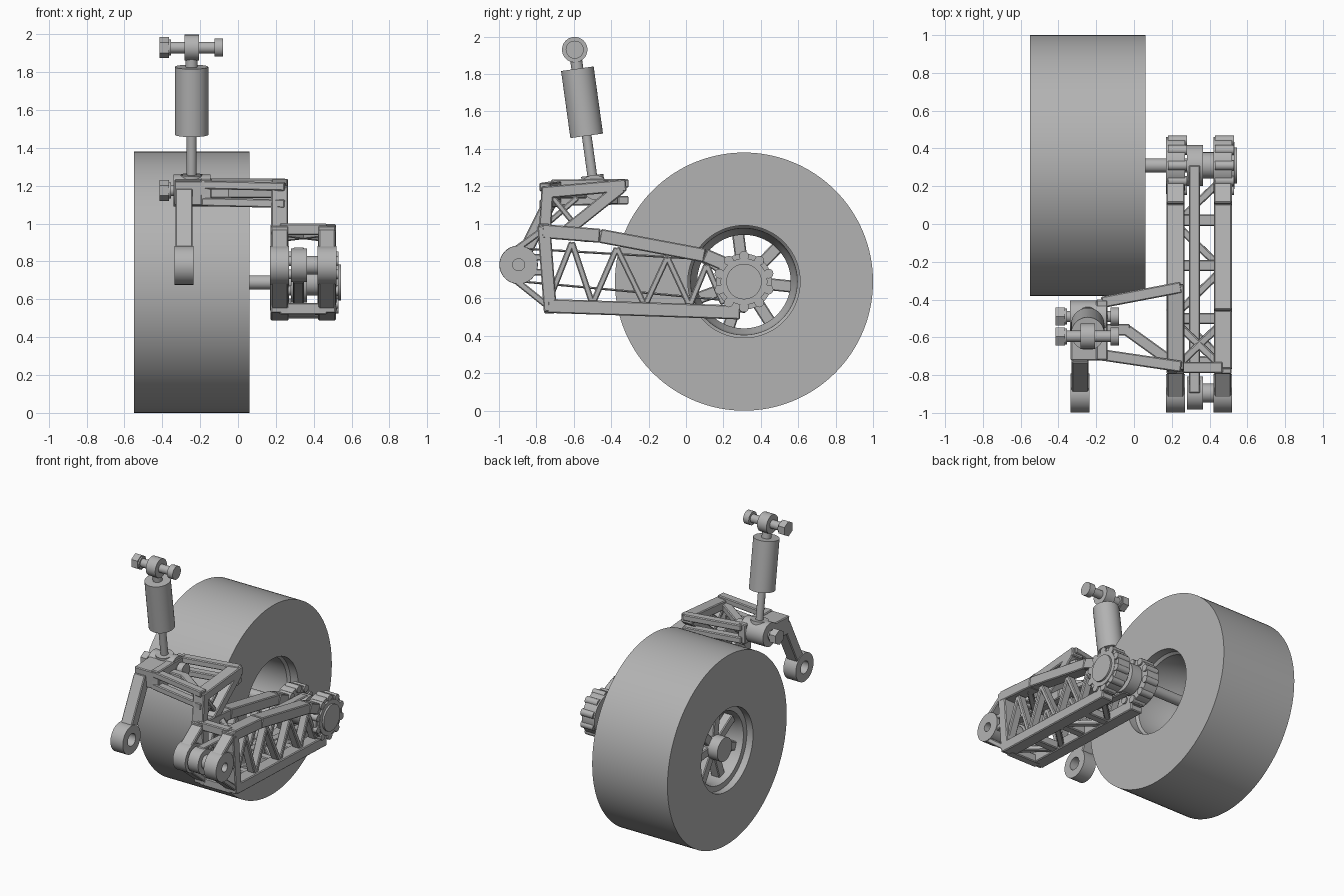
import bpy, bmesh, math
from mathutils import Vector, Matrix

cube = bpy.data.objects.get("Cube")
if cube:
    bpy.data.objects.remove(cube)

grey = bpy.data.materials.new("plain grey")
grey.use_nodes = True
COLOUR = (0.45, 0.45, 0.45, 1)
grey.diffuse_color = COLOUR
grey.node_tree.nodes["Principled BSDF"].inputs["Base Color"].default_value = COLOUR


def finish(name, bm, smooth=True):
    bmesh.ops.recalc_face_normals(bm, faces=bm.faces)
    mesh = bpy.data.meshes.new(name)
    bm.to_mesh(mesh)
    bm.free()
    mesh.materials.append(grey)
    ob = bpy.data.objects.new(name, mesh)
    bpy.context.collection.objects.link(ob)
    if smooth:
        bpy.ops.object.select_all(action='DESELECT')
        ob.select_set(True)
        bpy.context.view_layer.objects.active = ob
        bpy.ops.object.shade_smooth_by_angle(angle=math.radians(32))
    return ob


def add_bar(bm, a, b, w, h):
    """Box beam from a to b; w runs along x (along y for cross beams)."""
    a, b = Vector(a), Vector(b)
    d = (b - a).normalized()
    side = Vector((0, 1, 0)) if abs(d.x) > 0.6 else Vector((1, 0, 0))
    side = (side - d * side.dot(d)).normalized()
    rot = Matrix((side, d, side.cross(d))).transposed().to_4x4()
    size = Matrix.Diagonal((w, (b - a).length, h, 1))
    bmesh.ops.create_cube(bm, size=1, matrix=Matrix.Translation((a + b) / 2) @ rot @ size)


def bars(name, segments, w, h):
    bm = bmesh.new()
    for a, b in segments:
        add_bar(bm, a, b, w, h)
    ob = finish(name, bm, False)
    bev = ob.modifiers.new("soft edge", 'BEVEL')
    bev.width, bev.segments = 0.006, 1
    return ob


def path(x, pts):
    """Chain of segments through (y, z) points at one x."""
    p = [(x, y, z) for y, z in pts]
    return list(zip(p, p[1:]))


def rod(name, a, b, r, seg=32):
    a, b = Vector(a), Vector(b)
    bm = bmesh.new()
    rot = (b - a).to_track_quat('Z', 'Y').to_matrix().to_4x4()
    bmesh.ops.create_cone(bm, cap_ends=True, segments=seg, radius1=r, radius2=r,
                          depth=(b - a).length, matrix=Matrix.Translation((a + b) / 2) @ rot)
    return finish(name, bm)


def xrod(name, x0, x1, centre, r, seg=32):
    return rod(name, (x0, *centre), (x1, *centre), r, seg)


def lathe(name, profile, centre, seg=48):
    """Spin a closed (x, radius) outline round an x axis through centre (y, z)."""
    bm = bmesh.new()
    loops = []
    for i in range(seg):
        t = 2 * math.pi * i / seg
        loops.append([bm.verts.new((x, centre[0] + r * math.cos(t), centre[1] + r * math.sin(t)))
                      for x, r in profile])
    n = len(profile)
    for i in range(seg):
        p, q = loops[i], loops[(i + 1) % seg]
        for j in range(n):
            k = (j + 1) % n
            bm.faces.new((p[j], p[k], q[k], q[j]))
    return finish(name, bm)


def tube(name, x0, x1, centre, r, hole):
    return lathe(name, [(x0, hole), (x0, r), (x1, r), (x1, hole)], centre)


AXLE = (0.31, 0.69)
PIVOT = (-0.895, 0.78)
SIDES = {"inner": 0.22, "outer": 0.47}

# Wheel: tyre, rim and spokes
lathe("tyre", [(-0.55, 0.30), (-0.55, 0.69), (0.06, 0.69), (0.06, 0.30)], AXLE, 128)
lathe("rim", [(-0.50, 0.26), (-0.50, 0.301), (0.0, 0.301), (-0.02, 0.285),
              (-0.28, 0.275), (-0.32, 0.25), (-0.46, 0.25)], AXLE, 96)
segs = []
for i in range(7):
    t = math.radians(97) + 2 * math.pi * i / 7
    c, s = math.cos(t), math.sin(t)
    segs.append([(-0.42, AXLE[0] + r * c, AXLE[1] + r * s) for r in (0.05, 0.265)])
bars("spokes", segs, 0.07, 0.065)
xrod("wheel_hub", -0.53, -0.36, AXLE, 0.085, 40)
xrod("axle", -0.40, 0.50, AXLE, 0.037)

# Swing arm side trusses
top = [(-0.77, 0.96), (-0.46, 0.935), (0.10, 0.83), (0.24, 0.77)]
bottom = [(-0.74, 0.56), (0.29, 0.525)]
zigzag = [(-0.74, 0.57), (-0.61, 0.90), (-0.50, 0.57), (-0.37, 0.87), (-0.22, 0.56),
          (-0.10, 0.82), (0.02, 0.56), (0.11, 0.78), (0.20, 0.57)]
for side, x in SIDES.items():
    bars(side + "_arm_chords", path(x, top) + path(x, bottom), 0.095, 0.075)
    bars(side + "_arm_post", path(x, [(-0.76, 0.99), (-0.725, 0.53)]), 0.094, 0.07)
    bars(side + "_arm_truss", path(x, zigzag), 0.06, 0.032)
    bars(side + "_rear_drop", path(x, [(0.29, 0.525), AXLE]), 0.07, 0.06)

    # Front pivot lugs
    tube(side + "_pivot_ring", x - 0.05, x + 0.05, PIVOT, 0.102, 0.032)
    bars(side + "_pivot_struts",
         path(x, [(-0.94, 0.84), (-0.76, 0.97)]) + path(x, [(-0.94, 0.72), (-0.74, 0.56)])
         + path(x, [(-0.82, 0.82), (-0.75, 0.82)]) + path(x, [(-0.82, 0.74), (-0.74, 0.74)]),
         0.088, 0.035)

    # Rear bearing housings with bolts around the rim
    xrod(side + "_bearing", x - 0.05, x + 0.05, AXLE, 0.15, 48)
    for i in range(10):
        t = 2 * math.pi * (i + 0.5) / 10
        spot = (AXLE[0] + 0.138 * math.cos(t), AXLE[1] + 0.138 * math.sin(t))
        xrod(side + "_bearing_bolt", x - 0.04, x + 0.06, spot, 0.026, 12)
xrod("bearing_cap", 0.50, 0.545, AXLE, 0.095, 40)
tube("bearing_flange", 0.50, 0.532, AXLE, 0.125, 0.09)

# Cross members joining the two trusses
xi, xo = SIDES.values()
cross = [(-0.76, 0.97), (-0.73, 0.55), (-0.50, 0.55), (-0.22, 0.54), (0.02, 0.53)]
bars("cross_beams", [((xi, y, z), (xo, y, z)) for y, z in cross], 0.06, 0.06)
floor = [(xi if i % 2 else xo, -0.72 + 0.24 * i, 0.55 - 0.008 * i) for i in range(5)]
bars("floor_braces", list(zip(floor, floor[1:])), 0.04, 0.035)
bars("upper_braces", [((xo, -0.76, 0.95), (xi, -0.52, 0.92)),
                      ((xi, -0.76, 0.95), (xo, -0.52, 0.92))], 0.04, 0.035)

# Belt drive between the trusses
R1, R2 = 0.088, 0.108
for name, c, r in (("front", PIVOT, R1), ("rear", AXLE, R2)):
    tube(name + "_pulley", 0.28, 0.365, c, r, 0.03)
    xrod(name + "_pulley_hub", 0.36, 0.42, c, 0.05 if name == "front" else 0.07)
bars("belt", [((0.32, PIVOT[0], PIVOT[1] + s * R1), (0.32, AXLE[0], AXLE[1] + s * R2))
              for s in (1, -1)], 0.06, 0.012)

# Upper bracket rising from the inner truss
bars("bracket_frame", path(xi, [(-0.755, 0.95), (-0.74, 1.19)])
     + path(xi, [(-0.77, 1.165), (-0.32, 1.205)])
     + path(xi, [(-0.345, 1.195), (-0.64, 0.96)]), 0.09, 0.065)
bars("bracket_brace", path(xi, [(-0.72, 1.15), (-0.59, 0.99)]), 0.06, 0.03)
bars("bracket_gusset", path(xi, [(-0.73, 1.01), (-0.58, 1.14)]), 0.05, 0.03)

# Rocker frame reaching over the wheel
for z in (1.215, 1.125):
    bars("rocker_beams", [((0.25, -0.335, z), (-0.17, -0.415, z)),
                          ((0.25, -0.755, z - 0.02), (-0.19, -0.69, z - 0.01))], 0.06, 0.045)
bars("rocker_end_plate", [((-0.17, -0.40, 1.17), (-0.17, -0.72, 1.165))], 0.06, 0.14)
bars("rocker_brace", [((-0.04, -0.56, 1.16), (0.21, -0.74, 1.16)),
                      ((-0.15, -0.56, 1.16), (-0.02, -0.56, 1.16))], 0.06, 0.05)

# Link arm hanging from the rocker
DAMPER_X = -0.245
LOWER = (-0.49, 1.175)
UPPER = (-0.595, 1.93)
xrod("link_boss", -0.34, -0.145, LOWER, 0.085, 40)
bars("link_head", [((-0.245, -0.50, 1.17), (-0.245, -0.72, 1.16))], 0.18, 0.13)
bars("link_arm", path(-0.285, [(-0.70, 1.17), (-0.855, 0.86)]), 0.09, 0.075)
tube("link_eye", -0.335, -0.235, PIVOT, 0.103, 0.045)

# Damper
lo, hi = Vector((DAMPER_X, *LOWER)), Vector((DAMPER_X, *UPPER))
rod("damper_rod", lo, lo.lerp(hi, 0.45), 0.026)
rod("damper_body", lo.lerp(hi, 0.39), lo.lerp(hi, 0.865), 0.088, 48)
rod("damper_neck", lo.lerp(hi, 0.86), lo.lerp(hi, 0.97), 0.032)
rod("damper_foot", lo, lo.lerp(hi, 0.11), 0.06)
tube("damper_eye", -0.283, -0.207, UPPER, 0.068, 0.028)

# Bolts through both damper ends
for name, c in (("upper", UPPER), ("lower", LOWER)):
    xrod(name + "_bolt", -0.40, -0.09, c, 0.03)
    xrod(name + "_bolt_head", -0.415, -0.365, c, 0.055, 6)
    xrod(name + "_bolt_collar", -0.37, -0.355, c, 0.042)
    xrod(name + "_nut", -0.125, -0.08, c, 0.048, 24)
